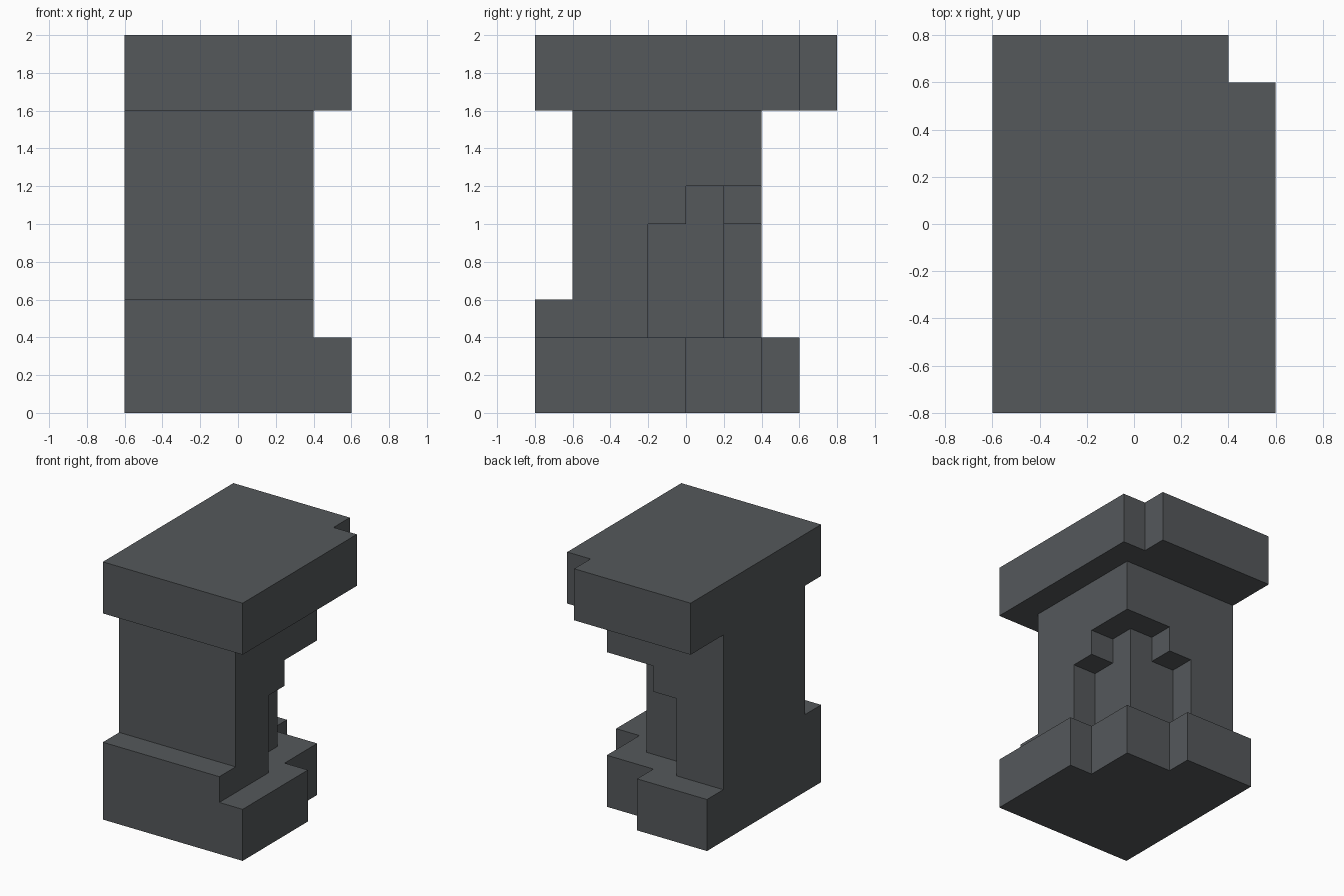
import bpy
import bmesh
import math

if "Cube" in bpy.data.objects:
    bpy.data.objects.remove(bpy.data.objects["Cube"])

STEP = 0.2          # every part lies on a 0.2 unit grid
cells = set()


def box(x0, x1, y0, y1, z0, z1):
    """Grid cells filled by a box given in model units."""
    r = [range(round(a / STEP), round(b / STEP))
         for a, b in ((x0, x1), (y0, y1), (z0, z1))]
    return {(i, j, k) for i in r[0] for j in r[1] for k in r[2]}


# Base slab with a stepped rear right corner
cells |= box(-0.6, 0.6, -0.8, 0.0, 0.0, 0.4)
cells |= box(-0.6, 0.4, 0.0, 0.4, 0.0, 0.4)
cells |= box(-0.6, 0.0, 0.4, 0.6, 0.0, 0.4)

# Column and the low ledge in front of it
cells |= box(-0.6, 0.4, -0.6, 0.4, 0.4, 1.6)
cells |= box(-0.6, 0.4, -0.8, -0.6, 0.4, 0.6)

# Stepped recess carved from the column's rear right corner
cells -= box(0.2, 0.4, -0.2, 0.4, 0.4, 1.0)
cells -= box(-0.2, 0.4, 0.2, 0.4, 0.4, 1.0)
cells -= box(0.2, 0.4, 0.0, 0.4, 1.0, 1.2)
cells -= box(0.0, 0.4, 0.2, 0.4, 1.0, 1.2)

# Cap slab with a notched corner
cells |= box(-0.6, 0.6, -0.8, 0.8, 1.6, 2.0)
cells -= box(0.4, 0.6, 0.6, 0.8, 1.6, 2.0)

# Skin the filled cells with outer faces only
bm = bmesh.new()
verts = {}


def vert(p):
    if p not in verts:
        verts[p] = bm.verts.new([c * STEP for c in p])
    return verts[p]


for cell in sorted(cells):
    for axis in range(3):
        u, v = (axis + 1) % 3, (axis + 2) % 3
        for side in (0, 1):
            near = list(cell)
            near[axis] += 1 if side else -1
            if tuple(near) in cells:
                continue
            loop = []
            for du, dv in ((0, 0), (1, 0), (1, 1), (0, 1)):
                p = list(cell)
                p[axis] += side
                p[u] += du
                p[v] += dv
                loop.append(vert(tuple(p)))
            bm.faces.new(loop if side else loop[::-1])

# Merge the coplanar squares into clean flat faces
bmesh.ops.dissolve_limit(bm, angle_limit=math.radians(1),
                         verts=bm.verts[:], edges=bm.edges[:])

mesh = bpy.data.meshes.new("stepped_pillar")
bm.to_mesh(mesh)
bm.free()

grey = bpy.data.materials.new("dark grey")
grey.diffuse_color = (0.09, 0.098, 0.105, 1.0)
grey.use_nodes = True
grey.node_tree.nodes["Principled BSDF"].inputs["Base Color"].default_value = grey.diffuse_color
mesh.materials.append(grey)

pillar = bpy.data.objects.new("stepped_pillar", mesh)
bpy.context.collection.objects.link(pillar)
